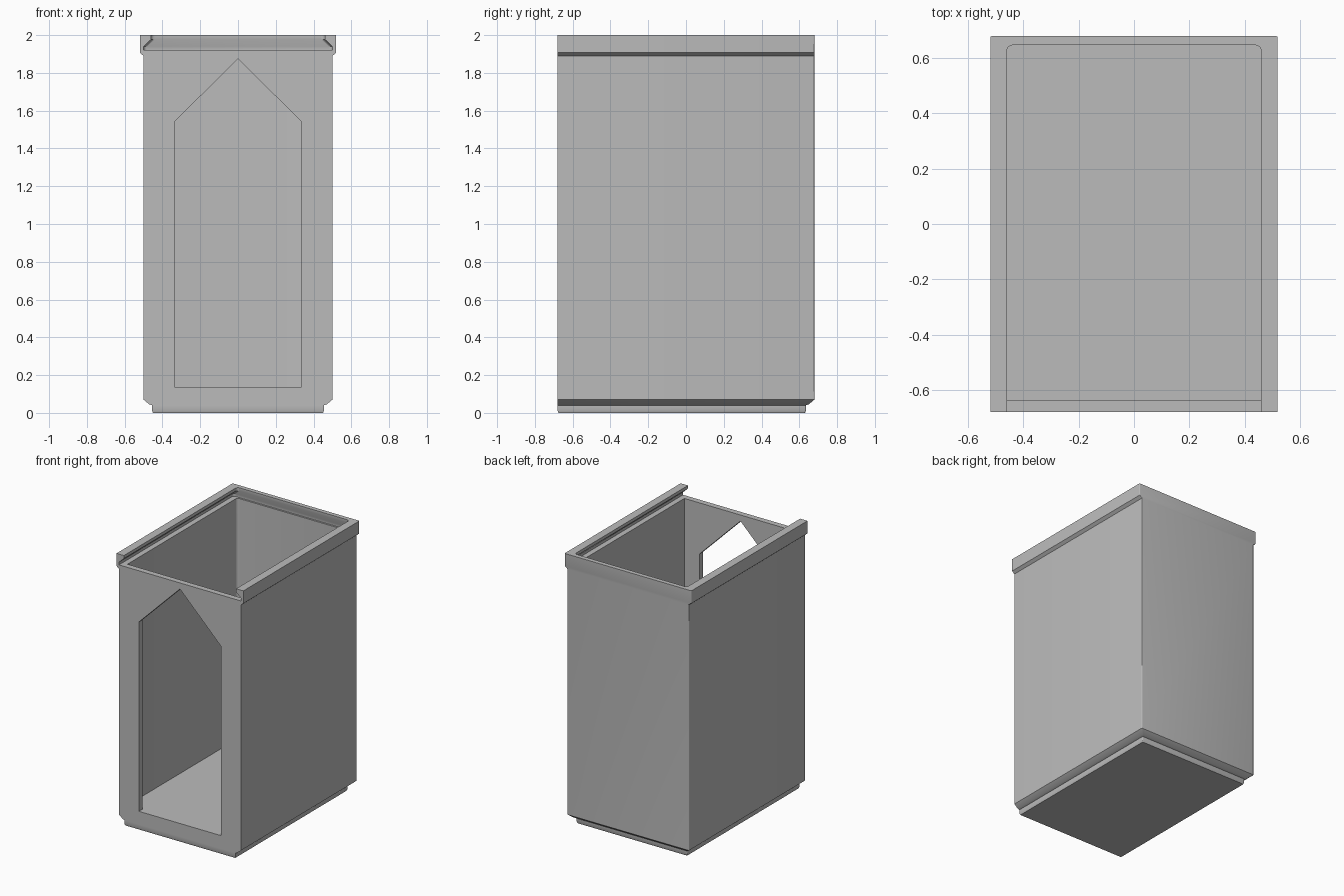
import bpy, bmesh, math

cube = bpy.data.objects.get("Cube")
if cube:
    bpy.data.objects.remove(cube, do_unlink=True)

grey = bpy.data.materials.new("plain grey")
grey.use_nodes = True
colour = (0.5, 0.5, 0.5, 1)
grey.diffuse_color = colour
grey.node_tree.nodes["Principled BSDF"].inputs["Base Color"].default_value = colour


def ring(half, front, back, radius):
    """Rectangle outline with rounded back corners."""
    pts = [(-half, front), (half, front)]
    for side, start in ((1, 0), (-1, 90)):
        for i in range(5):
            a = math.radians(start + 22.5 * i)
            pts.append((side * (half - radius) + radius * math.cos(a),
                        back - radius + radius * math.sin(a)))
    return pts


def loft(name, rings):
    """Closed solid through stacked rings of equal point count."""
    bm = bmesh.new()
    rows = [[bm.verts.new(p) for p in r] for r in rings]
    n = len(rows[0])
    for low, high in zip(rows, rows[1:]):
        for i in range(n):
            j = (i + 1) % n
            bm.faces.new((low[i], low[j], high[j], high[i]))
    bm.faces.new(rows[0][::-1])
    bm.faces.new(rows[-1])
    bmesh.ops.recalc_face_normals(bm, faces=bm.faces)
    mesh = bpy.data.meshes.new(name)
    bm.to_mesh(mesh)
    bm.free()
    mesh.materials.append(grey)
    obj = bpy.data.objects.new(name, mesh)
    bpy.context.collection.objects.link(obj)
    return obj


def stack(name, levels, radius):
    """Levels are (half width, front, back, height)."""
    return loft(name, [[(x, y, z) for x, y in ring(h, f, b, radius)]
                       for h, f, b, z in levels])


# Outer shell: recessed foot, sloped shoulder, walls and side rails
FRONT, BACK = -0.68, 0.68
box = stack("bin_body", [
    (0.45, FRONT + 0.005, 0.63, 0),
    (0.455, FRONT, 0.635, 0.012),
    (0.455, FRONT, 0.635, 0.04),
    (0.47, FRONT, 0.65, 0.045),
    (0.5, FRONT, BACK, 0.07),
    (0.5, FRONT, BACK, 1.89),
    (0.52, FRONT, BACK, 1.907),
    (0.52, FRONT, BACK, 2.0)], 0.006)

# Hollow inside
cavity = stack("cavity_cutter", [(0.46, -0.638, 0.647, z) for z in (0.133, 2.1)], 0.02)

# Dovetail lid channel, open at the front
channel = stack("channel_cutter", [
    (0.5, -0.8, 0.66, 1.92),
    (0.5, -0.8, 0.66, 1.94),
    (0.46, -0.8, 0.647, 1.977),
    (0.46, -0.8, 0.647, 2.1)], 0.02)

# Pointed front doorway
outline = [(-0.337, 0.137), (0.337, 0.137), (0.337, 1.54), (0, 1.875), (-0.337, 1.54)]
doorway = loft("doorway_cutter", [[(x, y, z) for x, z in outline] for y in (-0.8, -0.5)])

cutters = (cavity, channel, doorway)
for cutter in cutters:
    cutter.hide_render = True
    mod = box.modifiers.new(cutter.name, "BOOLEAN")
    mod.operation = "DIFFERENCE"
    mod.solver = "EXACT"
    mod.object = cutter

# Bake the cuts and drop the cutters
graph = bpy.context.evaluated_depsgraph_get()
result = bpy.data.meshes.new_from_object(box.evaluated_get(graph))
box.modifiers.clear()
box.data = result
for cutter in cutters:
    bpy.data.objects.remove(cutter, do_unlink=True)

bpy.ops.object.select_all(action="DESELECT")
box.select_set(True)
bpy.context.view_layer.objects.active = box
bpy.ops.object.shade_smooth_by_angle(angle=math.radians(25))
